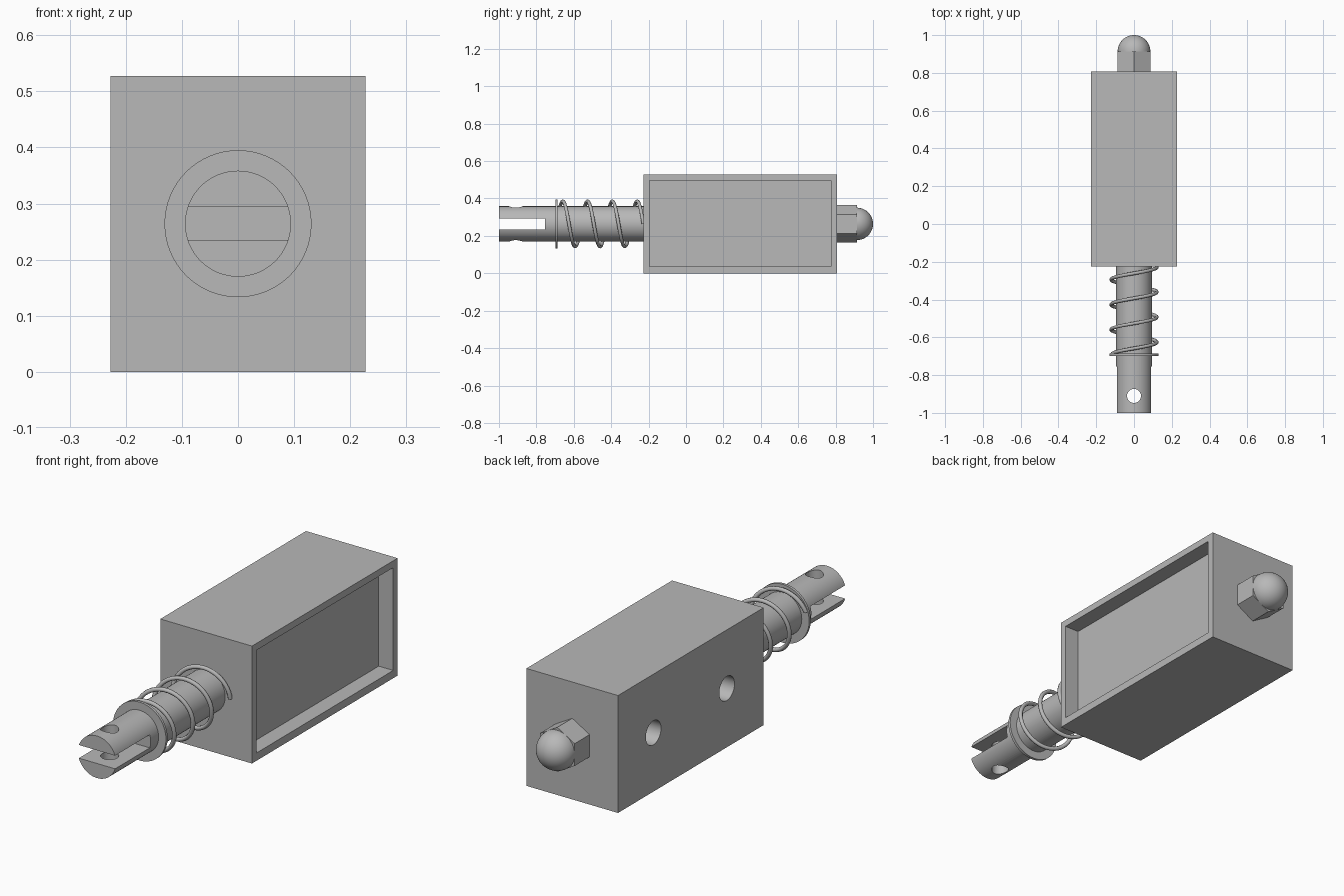
import bpy, bmesh, math
from mathutils import Matrix, Vector

cube = bpy.data.objects.get("Cube")
if cube:
    bpy.data.objects.remove(cube, do_unlink=True)

MID = 0.264            # height of the plunger axis
FRONT, BACK = -0.226, 0.807
WIDTH, HEIGHT = 0.455, 0.527

steel = bpy.data.materials.new("plain_grey")
steel.use_nodes = True
grey = (0.48, 0.48, 0.48, 1)
steel.diffuse_color = grey
steel.node_tree.nodes["Principled BSDF"].inputs["Base Color"].default_value = grey


def finish(name, bm):
    bmesh.ops.recalc_face_normals(bm, faces=bm.faces)
    mesh = bpy.data.meshes.new(name)
    bm.to_mesh(mesh)
    bm.free()
    mesh.materials.append(steel)
    obj = bpy.data.objects.new(name, mesh)
    bpy.context.collection.objects.link(obj)
    return obj


def box(name, low, high):
    low, high = Vector(low), Vector(high)
    bm = bmesh.new()
    bmesh.ops.create_cube(bm, size=1)
    bmesh.ops.scale(bm, vec=high - low, verts=bm.verts)
    bmesh.ops.translate(bm, vec=(low + high) / 2, verts=bm.verts)
    return finish(name, bm)


def rod_mesh(start, end, radius, sides):
    """Straight prism between two points, first corner pointing up when level."""
    start, axis = Vector(start), Vector(end) - Vector(start)
    up = Vector((0, 0, 1)) if abs(axis.z) < 0.001 else Vector((1, 0, 0))
    side = axis.normalized().cross(up)
    bm = bmesh.new()
    ring = []
    for i in range(sides):
        a = math.tau * i / sides
        ring.append(bm.verts.new(start + radius * (up * math.cos(a) + side * math.sin(a))))
    face = bm.faces.new(ring)
    grown = bmesh.ops.extrude_face_region(bm, geom=[face], use_keep_orig=True)
    tip = [v for v in grown["geom"] if isinstance(v, bmesh.types.BMVert)]
    bmesh.ops.translate(bm, vec=axis, verts=tip)
    return bm


def rod(name, start, end, radius, sides=64):
    return finish(name, rod_mesh(start, end, radius, sides))


def cut(obj, cutters):
    bpy.context.view_layer.objects.active = obj
    for cutter in cutters:
        cutter.hide_render = True
        mod = obj.modifiers.new("cut", "BOOLEAN")
        mod.operation, mod.solver, mod.object = "DIFFERENCE", "EXACT", cutter
        bpy.ops.object.modifier_apply(modifier=mod.name)
        bpy.data.objects.remove(cutter, do_unlink=True)


def smooth(obj):
    bpy.ops.object.select_all(action="DESELECT")
    obj.select_set(True)
    bpy.context.view_layer.objects.active = obj
    bpy.ops.object.shade_smooth_by_angle(angle=math.radians(30))


# Housing: recessed panel on the left side, two blind mounting holes on the right
half, rim = WIDTH / 2, 0.031
housing = box("housing", (-half, FRONT, 0), (half, BACK, HEIGHT))
recess = box("recess_cutter", (half - 0.072, FRONT + rim, rim + 0.004),
             (half + 0.1, BACK - rim, HEIGHT - rim))
holes = [rod("mounting_hole_cutter", (-half - 0.1, y, MID), (0, y, MID), 0.054, 48)
         for y in (0.035, 0.556)]
cut(housing, [recess] + holes)
smooth(housing)

# Plunger: forked tip with a vertical pin hole
plunger = rod("plunger", (0, -1, MID), (0, FRONT + 0.02, MID), 0.0945)
slot = box("slot_cutter", (-0.2, -1.1, MID - 0.029), (0.2, -0.754, MID + 0.03))
pin_hole = rod("pin_hole_cutter", (0, -0.91, 0), (0, -0.91, HEIGHT), 0.037, 48)
cut(plunger, [slot, pin_hole])
smooth(plunger)

# Retaining washer
smooth(rod("washer", (0, -0.698, MID), (0, -0.686, MID), 0.131))

# Return spring: helix swept as a bevelled curve
curve = bpy.data.curves.new("spring", "CURVE")
curve.dimensions = "3D"
curve.bevel_depth = 0.0095
curve.bevel_resolution = 2
curve.use_fill_caps = True
steps, turns, pitch = 166, 3.45, 0.1325
spline = curve.splines.new("POLY")
spline.points.add(steps)
for i, point in enumerate(spline.points):
    t = turns * i / steps
    a = math.tau * t
    point.co = (0.121 * math.cos(a), FRONT - 0.002 - pitch * t,
                MID + 0.121 * math.sin(a), 1)
spline.use_smooth = True
curve.materials.append(steel)
spring = bpy.data.objects.new("spring", curve)
bpy.context.collection.objects.link(spring)

# Cap nut: hexagon with a domed end
dome_radius = 0.0868
dome_base = 1 - dome_radius
rod("cap_nut", (0, BACK - 0.01, MID), (0, dome_base, MID), 0.1, 6)
bm = bmesh.new()
bmesh.ops.create_uvsphere(bm, u_segments=48, v_segments=24, radius=dome_radius,
                          matrix=Matrix.Rotation(math.pi / 2, 4, "X"))
bmesh.ops.bisect_plane(bm, geom=bm.verts[:] + bm.edges[:] + bm.faces[:], dist=0.0001,
                       plane_co=(0, 0, 0), plane_no=(0, 1, 0), clear_inner=True)
bmesh.ops.translate(bm, vec=(0, dome_base, MID), verts=bm.verts)
smooth(finish("cap_nut_dome", bm))
